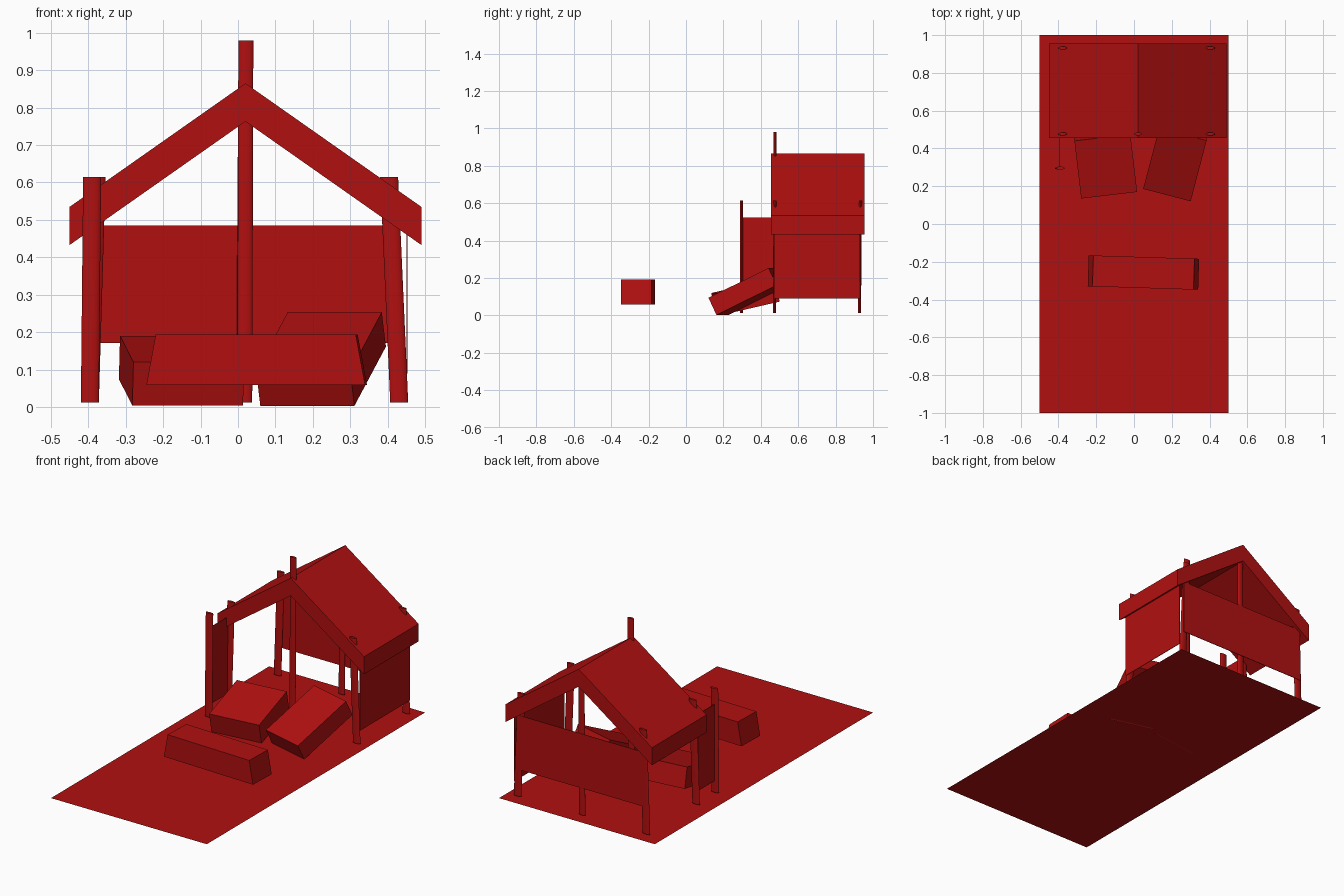
import bpy, bmesh
from math import radians
from mathutils import Matrix, Vector, Euler

cube = bpy.data.objects.get("Cube")
if cube:
    bpy.data.objects.remove(cube)

RED = (0.44, 0.005, 0.005, 1)
red = bpy.data.materials.new("deep red")
red.use_nodes = True
red.diffuse_color = RED
red.node_tree.nodes["Principled BSDF"].inputs["Base Color"].default_value = RED


def add(name, bm):
    bmesh.ops.recalc_face_normals(bm, faces=bm.faces)
    mesh = bpy.data.meshes.new(name)
    bm.to_mesh(mesh)
    bm.free()
    mesh.materials.append(red)
    obj = bpy.data.objects.new(name, mesh)
    bpy.context.collection.objects.link(obj)
    return obj


def box(name, center, size, pitch=0, yaw=0, taper=1):
    """Box with optional tilt, turn and narrowing of its top along x."""
    bm = bmesh.new()
    bmesh.ops.create_cube(bm, size=1)
    for v in bm.verts:
        if v.co.z > 0:
            v.co.x *= taper
        v.co = v.co * Vector(size)
    turn = Euler((radians(pitch), 0, radians(yaw))).to_matrix().to_4x4()
    bm.transform(Matrix.Translation(center) @ turn)
    return add(name, bm)


def post(name, foot, top, rx=0.024, ry=0.008):
    """Flattened round post leaning from its foot to its top."""
    bm = bmesh.new()
    bmesh.ops.create_cone(bm, cap_ends=True, segments=12, radius1=1, radius2=1, depth=1)
    for v in bm.verts:
        end = Vector(top if v.co.z > 0 else foot)
        v.co = end + Vector((v.co.x * rx, v.co.y * ry, 0))
    obj = add(name, bm)
    bpy.context.view_layer.objects.active = obj
    obj.select_set(True)
    bpy.ops.object.shade_smooth_by_angle(angle=radians(40))
    obj.select_set(False)


# Ground sheet
bm = bmesh.new()
bmesh.ops.create_grid(bm, x_segments=1, y_segments=1, size=1)
bm.transform(Matrix.Translation((0, 0, 0.006)) @ Matrix.Diagonal((0.5, 1, 1, 1)))
add("ground", bm)

# Gable roof: chevron profile pushed back along y
bm = bmesh.new()
top = [(-0.45, 0.535), (0.02, 0.865), (0.49, 0.535)]
profile = top + [(x, z - 0.102) for x, z in reversed(top)]
face = bm.faces.new([bm.verts.new((x, 0.455, z)) for x, z in profile])
pushed = bmesh.ops.extrude_face_region(bm, geom=[face])["geom"]
bmesh.ops.translate(bm, vec=(0, 0.5, 0),
                    verts=[g for g in pushed if isinstance(g, bmesh.types.BMVert)])
add("roof", bm)

# Posts: corner posts lean inward and poke through the roof
for place, y in (("front", 0.473), ("back", 0.928)):
    post(place + "_right_post", (-0.396, y, 0.012), (-0.378, y + 0.004, 0.615))
    post(place + "_left_post", (0.431, y, 0.012), (0.404, y + 0.004, 0.615))
post("front_ridge_post", (0.018, 0.473, 0.012), (0.021, 0.477, 0.98), rx=0.02)
post("back_ridge_post", (0.016, 0.928, 0.012), (0.02, 0.93, 0.8), rx=0.02)
post("outer_post", (-0.396, 0.296, 0.012), (-0.39, 0.296, 0.615))

# Thin wall panels
box("back_wall", (0.015, 0.938, 0.328), (0.83, 0.003, 0.315))
box("left_wall", (0.452, 0.7, 0.295), (0.003, 0.46, 0.41))
box("right_front_wall", (-0.395, 0.385, 0.302), (0.003, 0.18, 0.445))

# Crates and bench
box("right_crate", (-0.151, 0.318, 0.097), (0.298, 0.315, 0.119), pitch=12.9, yaw=6.7)
box("left_crate", (0.222, 0.335, 0.128), (0.26, 0.368, 0.102), pitch=25.5, yaw=-14.7)
box("bench", (0.05, -0.257, 0.126), (0.585, 0.164, 0.134), yaw=-1.8, taper=0.915)
